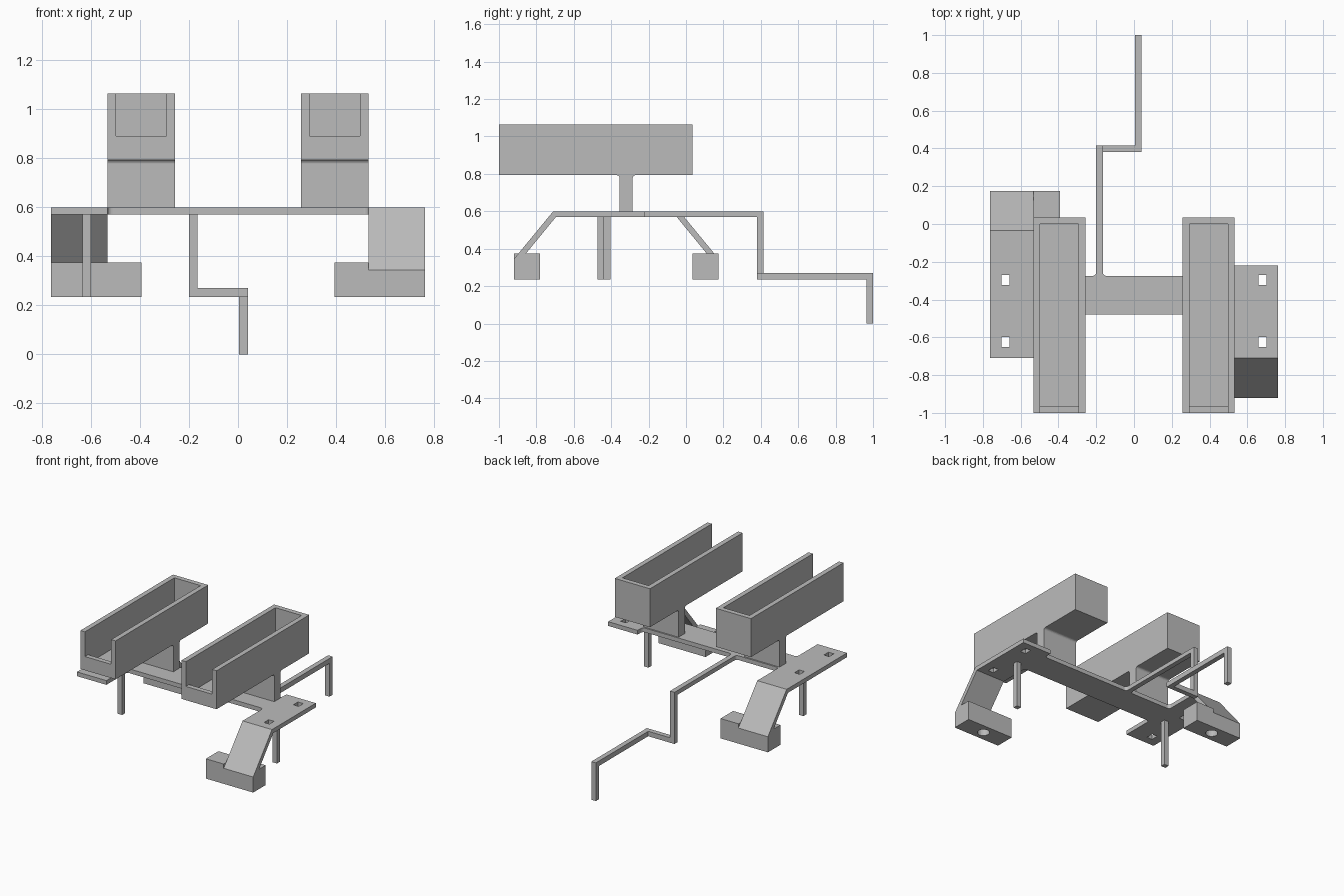
import bpy, bmesh, math
from mathutils import Matrix

old = bpy.data.objects.get("Cube")
if old:
    bpy.data.objects.remove(old, do_unlink=True)

grey = bpy.data.materials.new("plain grey")
grey.use_nodes = True
grey.diffuse_color = (0.5, 0.5, 0.5, 1)
grey.node_tree.nodes["Principled BSDF"].inputs["Base Color"].default_value = (0.5, 0.5, 0.5, 1)


def prism(name, outline, axis, lo, hi, fillets=(), radius=0.02):
    """Extrude an outline along x (points are y, z) or along z (points are x, y)."""
    place = (lambda p, h: (h, *p)) if axis == "x" else (lambda p, h: (*p, h))
    bm = bmesh.new()
    start = [bm.verts.new(place(p, lo)) for p in outline]
    end = [bm.verts.new(place(p, hi)) for p in outline]
    bm.faces.new(start)
    bm.faces.new(end)
    n = len(outline)
    for i in range(n):
        j = (i + 1) % n
        bm.faces.new((start[i], start[j], end[j], end[i]))
    bmesh.ops.recalc_face_normals(bm, faces=bm.faces)
    if fillets:
        edges = [bm.edges.get((start[i], end[i])) for i in fillets]
        bmesh.ops.bevel(bm, geom=edges, offset=radius, segments=4, profile=0.5, affect="EDGES")
    mesh = bpy.data.meshes.new(name)
    bm.to_mesh(mesh)
    bm.free()
    mesh.materials.append(grey)
    obj = bpy.data.objects.new(name, mesh)
    bpy.context.collection.objects.link(obj)
    return obj


def box(name, x, y, z):
    outline = [(x[0], y[0]), (x[1], y[0]), (x[1], y[1]), (x[0], y[1])]
    return prism(name, outline, "z", *z)


def cut(target, cutter):
    """Subtract the cutter for good and remove it."""
    mod = target.modifiers.new("cut", "BOOLEAN")
    mod.operation = "DIFFERENCE"
    mod.solver = "EXACT"
    mod.object = cutter
    bpy.context.view_layer.objects.active = target
    bpy.ops.object.modifier_apply(modifier=mod.name)
    bpy.data.objects.remove(cutter, do_unlink=True)


IN, OUT = 0.5325, 0.763      # inner and outer edges of the side plates
ROD = (-0.2, -0.165)

# Base plate: two wings, the bridge between them and the start of the bent rod
base = prism("base_plate", [
    (-OUT, -0.71), (-IN, -0.71), (-IN, -0.48), (IN, -0.48), (IN, -0.71), (OUT, -0.71),
    (OUT, -0.22), (IN, -0.22), (IN, -0.275), (ROD[1], -0.275), (ROD[1], 0.415),
    (ROD[0], 0.415), (ROD[0], -0.275), (-IN, -0.275), (-IN, -0.035), (-OUT, -0.035),
], "z", 0.57, 0.6, fillets=(2, 3, 8, 9, 12, 13))

# Slots through both wings
for x in (-0.68, 0.68):
    for y in (-0.625, -0.297):
        cut(base, box("slot_cutter", (x - 0.021, x + 0.021), (y - 0.026, y + 0.026), (0.5, 0.7)))

# Troughs on their stalks
for side, x0 in (("left", 0.2575), ("right", -IN)):
    x1 = x0 + 0.275
    trough = prism(side + "_trough", [
        (-1, 0.793), (-0.355, 0.793), (-0.355, 0.6), (-0.285, 0.6),
        (-0.285, 0.793), (0.035, 0.793), (0.035, 1.065), (-1, 1.065),
    ], "x", x0, x1, fillets=(1, 4), radius=0.015)
    inner = (x0 + 0.035, x1 - 0.035)
    cut(trough, box("hollow_cutter", inner, (-0.965, 0), (0.828, 1.2)))
    cut(trough, box("front_cutter", inner, (-1.1, -0.9), (0.89, 1.2)))

# Sloping brackets with drilled feet; the right one is turned half round
half_turn = Matrix.Translation((0, -0.745, 0)) @ Matrix.Rotation(math.pi, 4, "Z")
for side in ("left", "right"):
    bracket = prism(side + "_bracket", [
        (-0.695, 0.57), (-0.71, 0.6), (-0.92, 0.345), (-0.92, 0.235),
        (-0.78, 0.235), (-0.78, 0.375), (-0.855, 0.375),
    ], "x", IN, OUT)
    drill = [(0.577 + 0.04 * math.cos(a), -0.85 + 0.04 * math.sin(a))
             for a in (math.tau * i / 24 for i in range(24))]
    cut(bracket, prism("drill_cutter", drill, "z", 0.2, 0.33))
    foot = box(side + "_foot", (0.393, IN), (-0.92, -0.78), (0.235, 0.375))
    if side == "right":
        for part in (bracket, foot):
            part.data.transform(half_turn)

# Straight legs under the wings
box("left_leg", (0.6, 0.635), (-0.472, -0.438), (0.235, 0.57))
box("right_leg", (-0.635, -0.6), (-0.438, -0.405), (0.235, 0.57))

# Rest of the bent rod behind the base
box("rod_drop", ROD, (0.38, 0.415), (0.235, 0.57))
box("rod_crossbar", (ROD[1], 0.04), (0.38, 0.415), (0.235, 0.27))
box("rod_run", (0.005, 0.04), (0.415, 1), (0.235, 0.27))
box("rod_foot", (0.005, 0.04), (0.965, 1), (0, 0.235))
